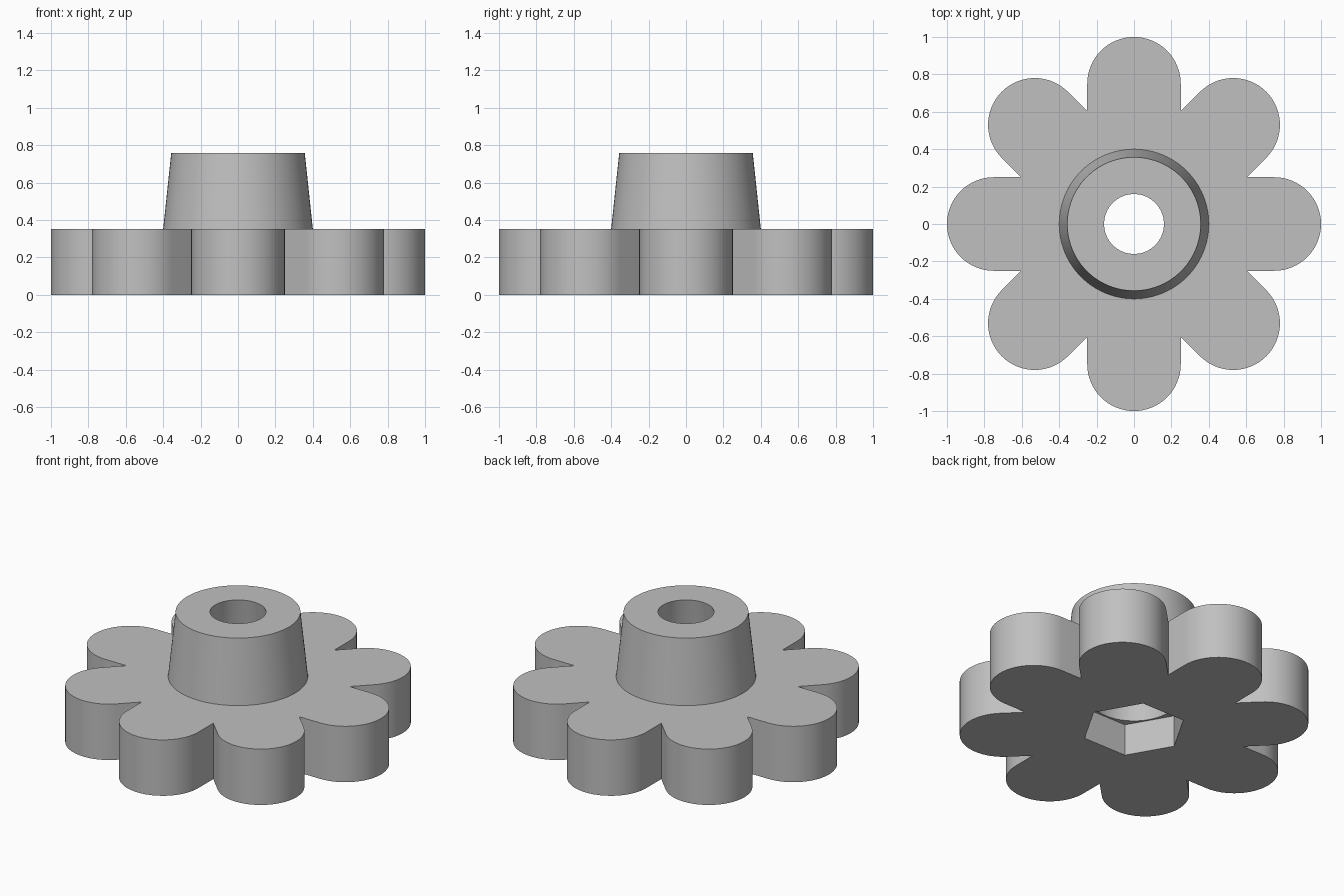
import bpy, bmesh, math

if "Cube" in bpy.data.objects:
    bpy.data.objects.remove(bpy.data.objects["Cube"])

PLATE_TOP, HUB_TOP = 0.353, 0.759
LOBES, LOBE_R, LOBE_C = 8, 0.25, 0.75

grey = bpy.data.materials.new("plain_grey")
grey.diffuse_color = (0.53, 0.53, 0.53, 1)
grey.use_nodes = True
grey.node_tree.nodes["Principled BSDF"].inputs["Base Color"].default_value = grey.diffuse_color


def loft(name, rings):
    """Solid made from a stack of equal-length point rings, capped at both ends."""
    bm = bmesh.new()
    loops = [[bm.verts.new(p) for p in ring] for ring in rings]
    n = len(loops[0])
    bm.faces.new(loops[0][::-1])
    bm.faces.new(loops[-1])
    for a, b in zip(loops, loops[1:]):
        for i in range(n):
            j = (i + 1) % n
            bm.faces.new((a[i], a[j], b[j], b[i]))
    bmesh.ops.recalc_face_normals(bm, faces=bm.faces[:])
    me = bpy.data.meshes.new(name)
    bm.to_mesh(me)
    bm.free()
    me.materials.append(grey)
    ob = bpy.data.objects.new(name, me)
    bpy.context.collection.objects.link(ob)
    return ob


def circle(r, z, n=96):
    return [(r * math.cos(2 * math.pi * i / n), r * math.sin(2 * math.pi * i / n), z)
            for i in range(n)]


def cut(ob, cutter):
    bpy.context.view_layer.objects.active = ob
    mod = ob.modifiers.new("cut", 'BOOLEAN')
    mod.operation = 'DIFFERENCE'
    mod.solver = 'EXACT'
    mod.object = cutter
    bpy.ops.object.modifier_apply(modifier=mod.name)


def outline(z):
    """Eight straight-sided lobes with round ends, meeting in sharp notches."""
    pts = []
    notch = LOBE_R / math.sin(math.pi / LOBES)
    for k in range(LOBES):
        a = 2 * math.pi * k / LOBES
        for s in range(33):
            t = -math.pi / 2 + math.pi * s / 32
            x, y = LOBE_C + LOBE_R * math.cos(t), LOBE_R * math.sin(t)
            pts.append((x * math.cos(a) - y * math.sin(a),
                        x * math.sin(a) + y * math.cos(a), z))
        b = a + math.pi / LOBES
        pts.append((notch * math.cos(b), notch * math.sin(b), z))
    return pts


def bore_r(z):
    return 0.25 + (z - 0.2) * (0.16 - 0.25) / (HUB_TOP - 0.2)


# Lobed plate and tapered hub
plate = loft("lobed_plate", [outline(0), outline(PLATE_TOP)])
hub = loft("hub", [circle(0.40, PLATE_TOP), circle(0.357, HUB_TOP)])

# Hexagonal pocket below, round bore running up through the hub
hexagon = loft("hex_cutter", [circle(0.30, -0.1, 6), circle(0.30, 0.2, 6)])
bore = loft("bore_cutter", [circle(bore_r(z), z) for z in (0.18, 0.9)])
cut(plate, hexagon)
cut(plate, bore)
cut(hub, bore)
for c in (hexagon, bore):
    bpy.data.objects.remove(c)

# Smooth round walls, crisp edges
for ob in (plate, hub):
    bpy.ops.object.select_all(action='DESELECT')
    ob.select_set(True)
    bpy.context.view_layer.objects.active = ob
    bpy.ops.object.shade_smooth_by_angle(angle=math.radians(30))
